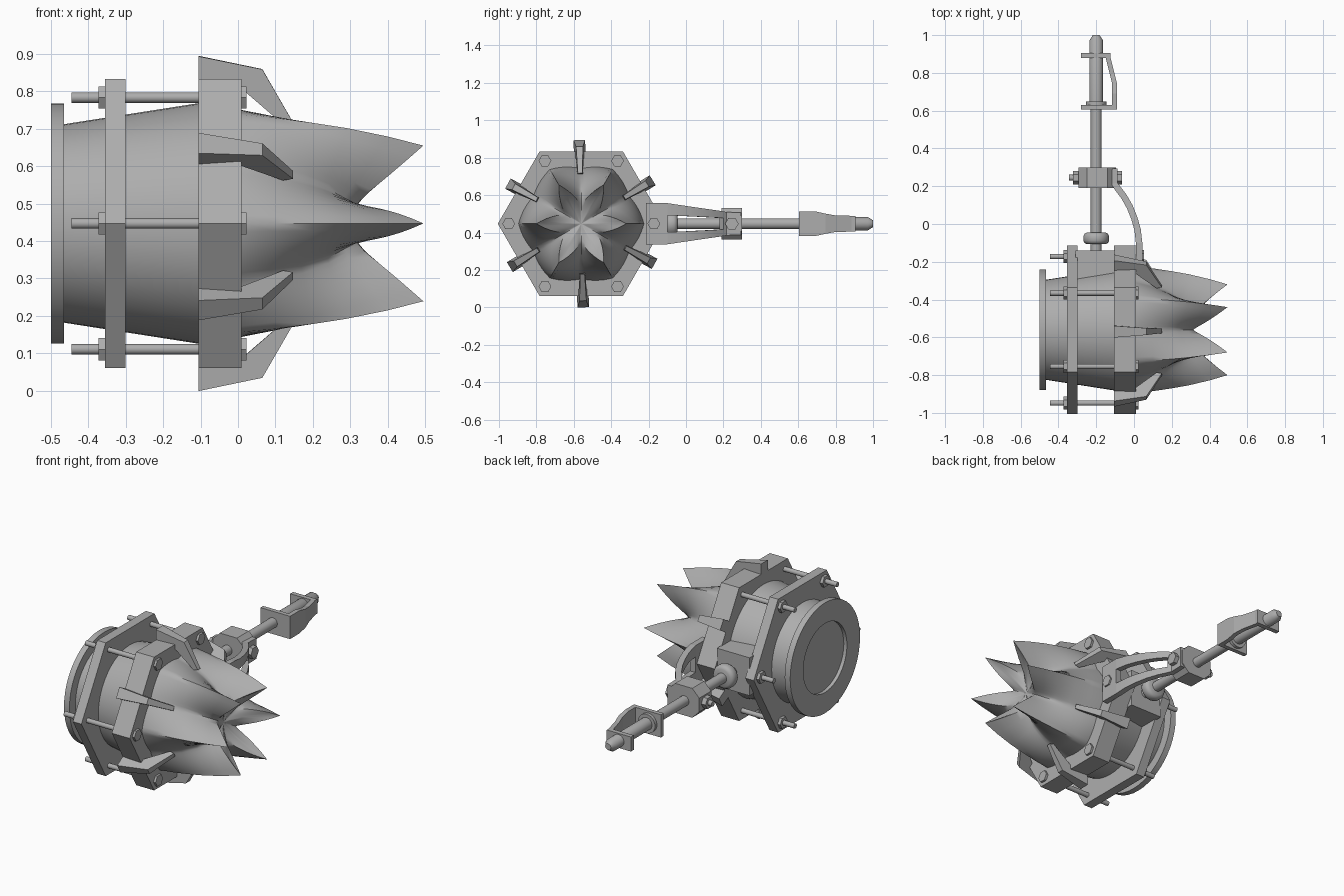
import bpy, bmesh, math
from mathutils import Vector, Matrix

if "Cube" in bpy.data.objects:
    bpy.data.objects.remove(bpy.data.objects["Cube"])

CY, CZ = -0.56, 0.447          # main axis runs along x through this point
PX = -0.2                      # x of the pipe that runs along y

metal = bpy.data.materials.new("grey_metal")
metal.diffuse_color = (0.42, 0.42, 0.42, 1)
metal.use_nodes = True
metal.node_tree.nodes["Principled BSDF"].inputs["Base Color"].default_value = metal.diffuse_color


def finish(name, bm, smooth=None):
    bmesh.ops.remove_doubles(bm, verts=bm.verts, dist=1e-5)
    bmesh.ops.recalc_face_normals(bm, faces=bm.faces)
    me = bpy.data.meshes.new(name)
    bm.to_mesh(me)
    bm.free()
    me.materials.append(metal)
    ob = bpy.data.objects.new(name, me)
    bpy.context.collection.objects.link(ob)
    if smooth:
        bpy.context.view_layer.objects.active = ob
        ob.select_set(True)
        bpy.ops.object.shade_smooth_by_angle(angle=math.radians(smooth))
        ob.select_set(False)
    return ob


def loft(bm, rings):
    """Skin closed rings of points and cap both ends."""
    vs = [[bm.verts.new(p) for p in r] for r in rings]
    n = len(vs[0])
    for a, b in zip(vs, vs[1:]):
        for i in range(n):
            bm.faces.new((a[i], a[(i + 1) % n], b[(i + 1) % n], b[i]))
    bm.faces.new(vs[0])
    bm.faces.new(vs[-1])


def spin(name, profile, axis, c1, c2, n=40, smooth=35):
    """Turn (position, radius) pairs about an x axis (c1,c2 = y,z) or y axis (c1,c2 = x,z)."""
    bm = bmesh.new()
    rings = []
    for t, r in profile:
        ring = []
        for i in range(n):
            a = 2 * math.pi * i / n
            u, v = c1 + r * math.cos(a), c2 + r * math.sin(a)
            ring.append((t, u, v) if axis == 'x' else (u, t, v))
        rings.append(ring)
    loft(bm, rings)
    return finish(name, bm, smooth)


def prism(name, outline, to3d, half):
    """Extrude a 2D outline by +-half, where half may depend on the point."""
    bm = bmesh.new()
    loft(bm, [[to3d(p, s * half(p)) for p in outline] for s in (-1, 1)])
    return finish(name, bm)


def box(name, x0, x1, y0, y1, z):
    return prism(name, [(x0, y0), (x1, y0), (x1, y1), (x0, y1)],
                 lambda p, h: (p[0], p[1], CZ + h), lambda p: z)


# Body: tapered drum with rear flange and shallow recess
spin("drum", [(-.48, .001), (-.48, .2), (-.5, .2), (-.5, .32), (-.465, .32),
              (-.465, .265), (-.1, .322), (-.1, .001)], 'x', CY, CZ, 48)
for name, x0, x1 in (("rear_hex_plate", -.355, -.30), ("front_hex_plate", -.105, .01)):
    spin(name, [(x0, .446), (x1, .446)], 'x', CY, CZ, 6, None)

# Tie bolts with nuts and heads, one per hexagon corner
for k in range(6):
    a = k * math.pi / 3
    y, z = CY + .388 * math.cos(a), CZ + .388 * math.sin(a)
    far = .03 if k == 0 else 0
    spin("tie_rod", [(-.445, .014), (.015, .014)], 'x', y, z, 16)
    spin("tie_nut", [(-.372, .034), (-.354, .034)], 'x', y, z, 6, None)
    spin("bolt_head", [(.009, .034), (.023 + far, .034)], 'x', y, z, 6, None)

# Fins on the flats of the front plate, narrowing towards the tip
fin_outline = [(-.105, .38), (-.105, .447), (.065, .412), (.147, .27), (.12, .265), (.01, .36)]
for k in range(6):
    a = math.radians(31.3 + 60 * k)
    ca, sa = math.cos(a), math.sin(a)
    prism("fin", fin_outline,
          lambda p, h: (p[0], CY + p[1] * ca - h * sa, CZ + p[1] * sa + h * ca),
          lambda p: .031 - .019 * (p[0] + .105) / .252)

# Six-pointed beak: rings blend between ridge (x, r) and valley (x, r)
beak = [((-.1, .325), (-.1, .31)), ((.01, .335), (.01, .295)), ((.1, .325), (.09, .272)),
        ((.2, .31), (.17, .235)), ((.29, .294), (.24, .185)), ((.4, .268), (.285, .135)),
        ((.495, .24), (.315, .105)), ((.42, .19), (.312, .085)), ((.345, .11), (.305, .055)),
        ((.31, .04), (.3, .025)), ((.3, .001), (.3, .001))]
N = 96
bm = bmesh.new()
rings = []
for k, (ridge, valley) in enumerate(beak):
    ring = []
    power = 1 + .5 * min(1, k / 5)
    for i in range(N):
        t = abs(((i / (N / 6) + .5) % 1) - .5) * 2
        s = (1 - t) ** power
        x = valley[0] + (ridge[0] - valley[0]) * s
        r = valley[1] + (ridge[1] - valley[1]) * s
        a = 2 * math.pi * i / N
        ring.append((x, CY + r * math.cos(a), CZ + r * math.sin(a)))
    rings.append(ring)
loft(bm, rings)
finish("pointed_beak", bm, 50)

# Pipe along y with its saddle block and rounded collar
box("saddle_block", -.31, -.1, -.36, -.14, .11)
spin("pipe", [(-.17, .029), (.61, .029), (.61, .036), (.972, .036), (1, .018)], 'y', PX, CZ, 24)
spin("pipe_collar", [(-.107, .05), (-.1, .062), (-.088, .068), (-.064, .068), (-.052, .062),
                     (-.045, .05)], 'y', PX, CZ, 32, 50)

# Clamp block around the pipe, chamfered along its length
prism("clamp_block", [(-.295, -.04), (-.25, -.085), (-.14, -.085), (-.095, -.04),
                      (-.095, .04), (-.14, .085), (-.25, .085), (-.295, .04)],
      lambda p, h: (p[0], .245 + h, CZ + p[1]), lambda p: .055)
spin("clamp_bolt", [(-.345, .016), (-.07, .016)], 'x', .245, CZ, 16)
spin("clamp_nut", [(-.322, .036), (-.29, .036)], 'x', .245, CZ, 6, None)
spin("clamp_head", [(-.1, .036), (-.063, .036)], 'x', .245, CZ, 6, None)

# Curved support arm: solid pads at both ends, two rails around a slot between
path = [(.027, -.215), (.027, -.1), (.019, -.03), (.002, .03), (-.022, .09),
        (-.053, .145), (-.087, .19), (-.104, .215), (-.104, .295)]
outer = [.11, .11, .099, .09, .081, .073, .066, .062, .06]
inner = [.045, .045, .042, .039, .036, .033, .03, .03, .03]
sect = []
for i, p in enumerate(path):
    d = (Vector(path[min(i + 1, 8)]) - Vector(path[max(i - 1, 0)])).normalized()
    nrm = Vector((d.y, -d.x)) * .017
    sect.append((Vector(p) - nrm, Vector(p) + nrm))


def arm_ring(i, z0, z1):
    a, b = sect[i]
    return [(a.x, a.y, CZ + z0), (b.x, b.y, CZ + z0), (b.x, b.y, CZ + z1), (a.x, a.y, CZ + z1)]


for first, last in ((0, 1), (6, 8)):
    bm = bmesh.new()
    loft(bm, [arm_ring(i, -outer[i], outer[i]) for i in range(first, last + 1)])
    finish("arm_pad", bm)
for s in (-1, 1):
    bm = bmesh.new()
    loft(bm, [arm_ring(i, s * inner[i], s * outer[i]) for i in range(1, 7)])
    finish("arm_rail", bm, 30)

# End bracket: two cross plates joined by a bent side strip
box("bracket_lower_plate", -.28, -.09, .605, .63, .066)
box("bracket_upper_plate", -.28, -.125, .878, .905, .042)
spin("bracket_washer", [(.63, .055), (.648, .055)], 'y', PX, CZ, 24)
strip = [(-.09, .605, .066), (-.09, .69, .066), (-.09, .745, .054), (-.104, .8, .044),
         (-.13, .905, .042)]
bm = bmesh.new()
loft(bm, [[(x - w, y, CZ + z) for w, z in ((.026, -h), (0, -h), (0, h), (.026, h))]
          for x, y, h in strip])
finish("bracket_side_strip", bm)
